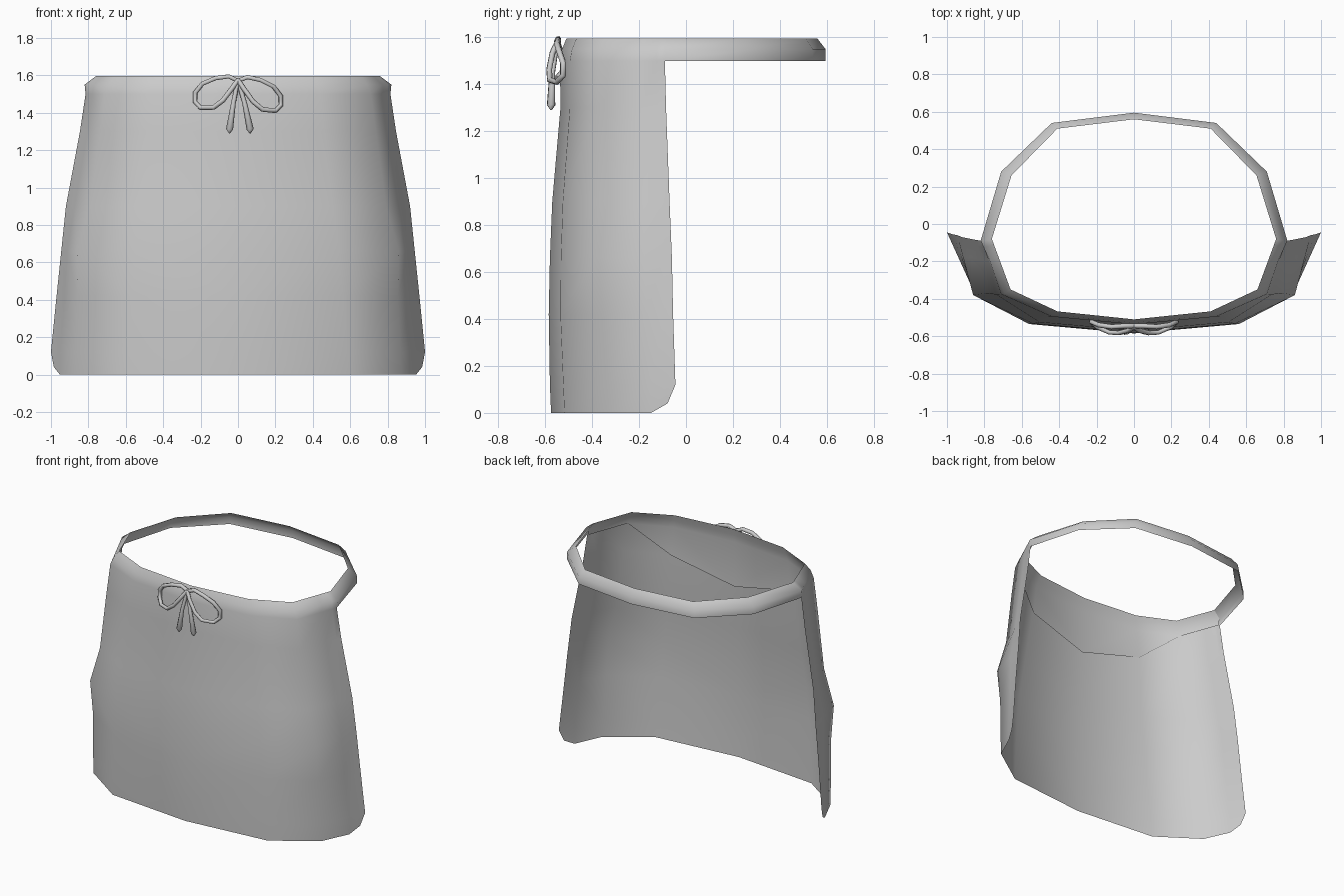
import bpy
import bmesh
from mathutils import Vector

cube = bpy.data.objects.get("Cube")
if cube:
    bpy.data.objects.remove(cube, do_unlink=True)

# One plain cloth colour
cloth = bpy.data.materials.new("cloth grey")
cloth.use_nodes = True
colour = (0.6, 0.6, 0.6, 1)
cloth.diffuse_color = colour
cloth.node_tree.nodes["Principled BSDF"].inputs["Base Color"].default_value = colour


def row(height, *points):
    """A half row of the cloth at one height, running from the side to the front middle."""
    return [Vector((x, y, height)) for x, y in points]


def with_corner_columns(points):
    """Add the two columns that carry the rounded lower corner."""
    side, hip = points[:2]
    return [side, hip.lerp(side, 0.88), hip.lerp(side, 0.63)] + points[1:]


def add_grid(bm, rows):
    verts = [[bm.verts.new(p) for p in line] for line in rows]
    for upper, lower in zip(verts, verts[1:]):
        for i in range(len(upper) - 1):
            bm.faces.new((upper[i], lower[i], lower[i + 1], upper[i + 1]))


def finish_cloth(name, bm):
    """Weld the half sheet, mirror it and shade it smooth."""
    bmesh.ops.remove_doubles(bm, verts=bm.verts, dist=0.0005)
    bmesh.ops.recalc_face_normals(bm, faces=bm.faces)
    mesh = bpy.data.meshes.new(name)
    bm.to_mesh(mesh)
    bm.free()
    mesh.materials.append(cloth)
    mesh.shade_smooth()
    obj = bpy.data.objects.new(name, mesh)
    bpy.context.collection.objects.link(obj)
    mirror = obj.modifiers.new("mirror", "MIRROR")
    mirror.use_clip = True
    mirror.merge_threshold = 0.001


# Waistband rows: the rim rolls over at the back and runs straight into the panel in front
rim = row(1.595, (0.76, -0.08), (0.66, -0.35), (0.41, -0.467), (0, -0.51))
shoulder = row(1.55, (0.82, -0.09), (0.69, -0.37), (0.427, -0.486), (0, -0.528))
waist = row(1.5, (0.815, -0.09), (0.71, -0.375), (0.44, -0.495), (0, -0.537))
rim_back = row(1.595, (0, 0.56), (0.41, 0.51), (0.655, 0.26))
band_back = row(1.55, (0, 0.595), (0.44, 0.54), (0.71, 0.28))
band_low = row(1.5, (0, 0.595), (0.44, 0.54), (0.71, 0.28))

# Flaring front panel rows, with a slight hip bulge
panel = [
    waist,
    row(1.3, (0.845, -0.085), (0.737, -0.377), (0.46, -0.495), (0, -0.535)),
    row(0.9, (0.92, -0.07), (0.792, -0.37), (0.505, -0.525), (0, -0.57)),
    row(0.66, (0.945, -0.06), (0.86, -0.38), (0.54, -0.533), (0, -0.58)),
    row(0.42, (0.97, -0.055), (0.855, -0.355), (0.56, -0.535), (0, -0.585)),
    row(0.12, (1, -0.045), (0.868, -0.335), (0.585, -0.523), (0, -0.58)),
    row(0, (1, -0.045), (0.872, -0.325), (0.592, -0.518), (0, -0.575)),
]
panel = [with_corner_columns(r) for r in panel]
hem = panel[-1]
hem[0].z = 0.12
hem[1].z = 0.04

body = bmesh.new()
add_grid(body, [
    rim_back + with_corner_columns(rim),
    band_back + with_corner_columns(shoulder),
    band_low + with_corner_columns(waist),
])
add_grid(body, panel)
finish_cloth("apron_panel_and_waistband", body)

# Facing sewn behind the front of the waistband, dipping at the middle
dip = [waist[0], waist[1], Vector((0.46, -0.495, 1.3)), Vector((0, -0.538, 1.19))]
inset = [rim] + [[Vector((p.x * 0.988, p.y * 0.985, p.z)) for p in line]
                 for line in (shoulder, waist, dip)]
facing = bmesh.new()
add_grid(facing, inset)
finish_cloth("waist_facing", facing)


def cord(name, points, radius, widths=None):
    """A thin round cord along a path, optionally changing width."""
    curve = bpy.data.curves.new(name, "CURVE")
    curve.dimensions = "3D"
    curve.bevel_depth = radius
    curve.bevel_resolution = 1
    curve.use_fill_caps = True
    spline = curve.splines.new("POLY")
    spline.points.add(len(points) - 1)
    for target, p, width in zip(spline.points, points, widths or [1] * len(points)):
        target.co = (*p, 1)
        target.radius = width
    spline.use_smooth = True
    curve.materials.append(cloth)
    bpy.context.collection.objects.link(bpy.data.objects.new(name, curve))


# Bow loops, the right one tilted a little higher
loop = [(0, -0.545, 1.57), (0.05, -0.545, 1.59), (0.12, -0.55, 1.575),
        (0.19, -0.54, 1.54), (0.228, -0.523, 1.49), (0.23, -0.523, 1.44),
        (0.2, -0.55, 1.41), (0.13, -0.58, 1.418), (0.08, -0.583, 1.46),
        (0.03, -0.57, 1.53), (0, -0.55, 1.575)]
for name, side, tilt in (("left_bow_loop", 1, 0), ("right_bow_loop", -1, 0.08)):
    cord(name, [(x * side, y, z + x * tilt) for x, y, z in loop], 0.013)

# Bow tails, widening to a short pointed tip
for name, tip in (("left_bow_tail", 0.065), ("right_bow_tail", -0.045)):
    cord(name, [(0, -0.55, 1.575), (tip * 0.55, -0.57, 1.45),
                (tip, -0.575, 1.312), (tip, -0.575, 1.29)], 0.016, (0.7, 0.8, 1.2, 0.2))
